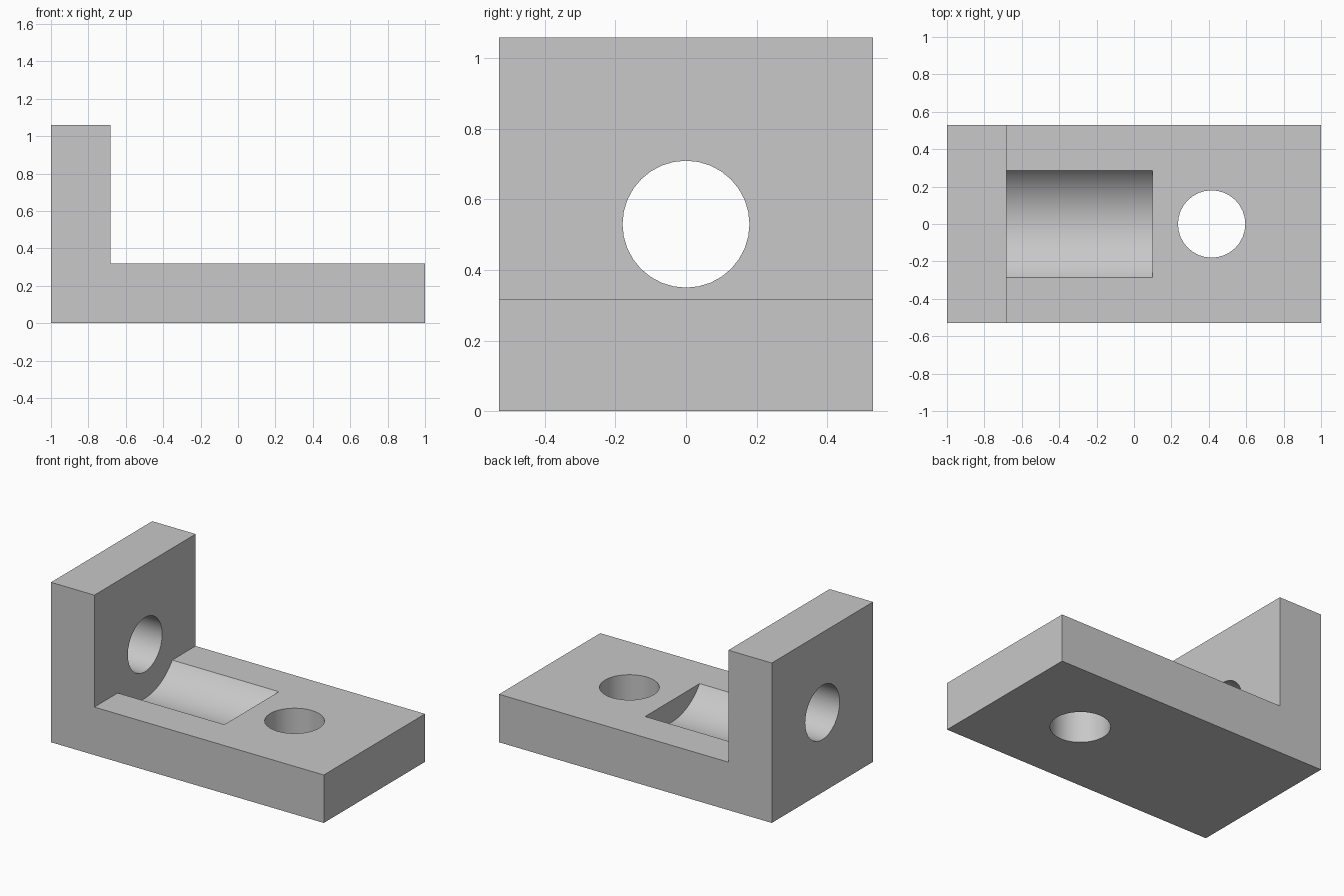
import bpy, bmesh, math
from mathutils import Matrix, Vector

old = bpy.data.objects.get("Cube")
if old:
    bpy.data.objects.remove(old, do_unlink=True)

HALF_WIDTH = 0.53
THICK = 0.318
HEIGHT = 1.06
WALL_X = -1 + THICK
BORE_Z = HEIGHT / 2

grey = bpy.data.materials.new("plain grey")
grey.use_nodes = True
colour = (0.58, 0.58, 0.58, 1)
grey.diffuse_color = colour
grey.node_tree.nodes["Principled BSDF"].inputs["Base Color"].default_value = colour


def add_object(name, bm):
    bmesh.ops.recalc_face_normals(bm, faces=bm.faces)
    mesh = bpy.data.meshes.new(name)
    bm.to_mesh(mesh)
    bm.free()
    mesh.materials.append(grey)
    obj = bpy.data.objects.new(name, mesh)
    bpy.context.collection.objects.link(obj)
    return obj


def cylinder(name, radius, start, end, sides):
    """Cylinder between two points, used as a cutter."""
    start, end = Vector(start), Vector(end)
    axis = end - start
    turn = axis.to_track_quat('Z', 'Y').to_matrix().to_4x4()
    bm = bmesh.new()
    bmesh.ops.create_cone(bm, cap_ends=True, segments=sides, radius1=radius,
                          radius2=radius, depth=axis.length,
                          matrix=Matrix.Translation((start + end) / 2) @ turn)
    return add_object(name, bm)


# L-shaped body: side profile extruded across the width
profile = [(-1, 0), (1, 0), (1, THICK), (WALL_X, THICK), (WALL_X, HEIGHT), (-1, HEIGHT)]
bm = bmesh.new()
side = bm.faces.new([bm.verts.new((x, -HALF_WIDTH, z)) for x, z in profile])
swept = bmesh.ops.extrude_face_region(bm, geom=[side])["geom"]
bmesh.ops.translate(bm, vec=(0, 2 * HALF_WIDTH, 0),
                    verts=[v for v in swept if isinstance(v, bmesh.types.BMVert)])
bracket = add_object("angle_bracket", bm)

# Wall bore, base bolt hole, and the round-bottomed relief in the base
cutters = [
    cylinder("wall_bore_cutter", 0.18, (-1.2, 0, BORE_Z), (-0.5, 0, BORE_Z), 32),
    cylinder("bolt_hole_cutter", 0.18, (0.415, 0, -0.2), (0.415, 0, 0.6), 32),
    cylinder("relief_cutter", 0.356, (WALL_X, 0, BORE_Z), (0.1, 0, BORE_Z), 64),
]
bpy.context.view_layer.objects.active = bracket
for cutter in cutters:
    cut = bracket.modifiers.new(cutter.name, 'BOOLEAN')
    cut.operation = 'DIFFERENCE'
    cut.solver = 'EXACT'
    cut.object = cutter
    bpy.ops.object.modifier_apply(modifier=cut.name)
for cutter in cutters:
    bpy.data.objects.remove(cutter, do_unlink=True)

# Smooth bores with crisp edges
bpy.ops.object.select_all(action='DESELECT')
bracket.select_set(True)
bpy.ops.object.shade_smooth_by_angle(angle=math.radians(30))
